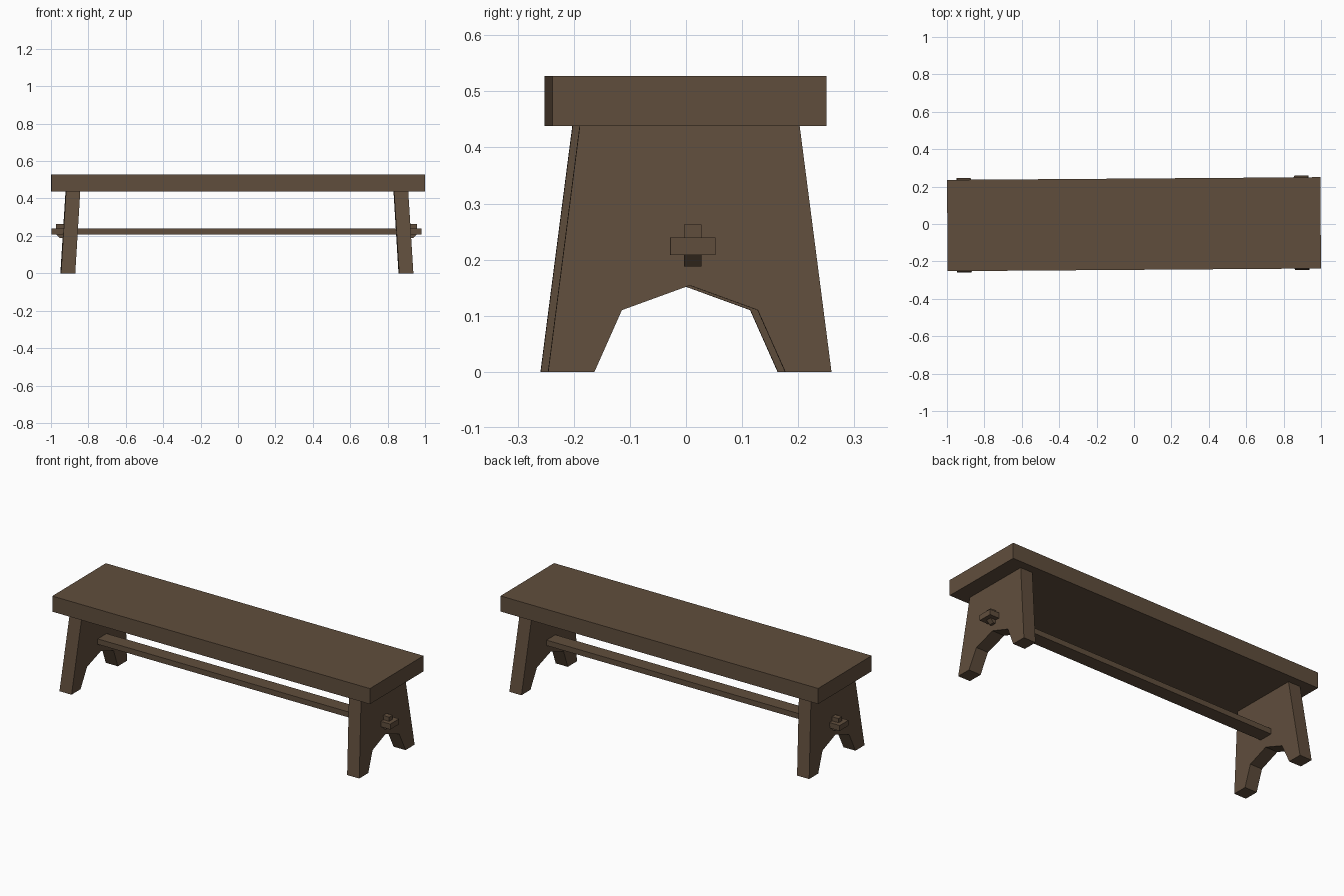
import bpy, bmesh
from mathutils import Matrix

if "Cube" in bpy.data.objects:
    bpy.data.objects.remove(bpy.data.objects["Cube"])

wood = bpy.data.materials.new("dark brown wood")
wood.diffuse_color = (0.118, 0.076, 0.046, 1)
wood.use_nodes = True
wood.node_tree.nodes["Principled BSDF"].inputs["Base Color"].default_value = wood.diffuse_color

TURN = Matrix.Rotation(0.0073, 4, 'Z')   # the bench sits slightly turned


def prism(name, profile, axis, start, end, lean=0.0, offset=(0, 0)):
    """Extrude a 2D profile (other axis, z) along x or y; lean shifts x with height."""
    bm = bmesh.new()
    rings = []
    for d in (start, end):
        ring = []
        for p, z in profile:
            x, y = (d, p) if axis == 'x' else (p, d)
            ring.append(bm.verts.new((x + lean * z + offset[0], y + offset[1], z)))
        rings.append(ring)
    a, b = rings
    n = len(profile)
    bm.faces.new(a)
    bm.faces.new(b[::-1])
    for i in range(n):
        bm.faces.new((a[i], b[i], b[(i + 1) % n], a[(i + 1) % n]))
    bmesh.ops.recalc_face_normals(bm, faces=bm.faces)
    bm.transform(TURN)
    mesh = bpy.data.meshes.new(name)
    bm.to_mesh(mesh)
    bm.free()
    mesh.materials.append(wood)
    obj = bpy.data.objects.new(name, mesh)
    bpy.context.collection.objects.link(obj)
    return obj


def rect(half, low, high):
    return [(-half, low), (half, low), (half, high), (-half, high)]


# Seat plank
prism("seat", rect(0.244, 0.438, 0.527), 'x', -0.998, 0.998, offset=(0, -0.001))

# Leg board outline with the pointed arch cut out of its foot
half = [(0.17, 0), (0.2525, 0), (0.196, 0.438)]
arch = [(-0.17, 0), (-0.121, 0.11), (0, 0.154), (0.121, 0.11)]
leg_outline = half + [(-y, z) for y, z in half[:0:-1]] + arch

# Peg outline with a chamfered lower end
peg_outline = [(0.895, 0.188), (0.945, 0.188), (0.965, 0.208), (0.965, 0.263), (0.895, 0.263)]

for side, s in (("left", -1), ("right", 1)):
    prism(side + "_leg", leg_outline, 'x', s * 0.866, s * 0.942,
          lean=-s * 0.062, offset=(-0.006, 0))
    prism(side + "_peg", [(s * x, z) for x, z in peg_outline], 'y', -0.0155, 0.0155,
          offset=(-0.008, 0.005))

# Stretcher running through both legs
prism("stretcher", rect(0.04, 0.208, 0.239), 'x', -0.989, 0.989, offset=(-0.008, 0.005))
